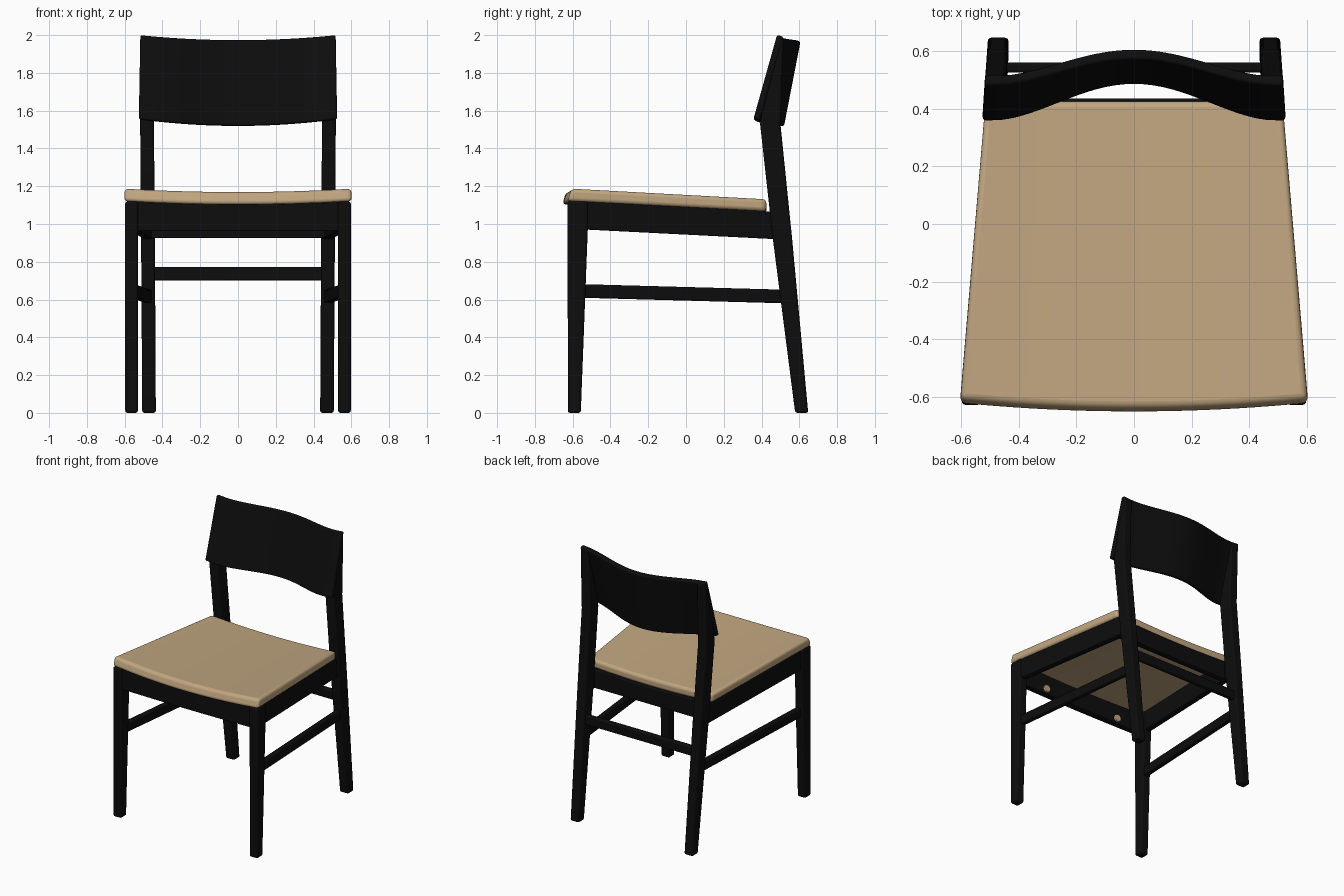
import bpy, bmesh, math

cube = bpy.data.objects.get("Cube")
if cube:
    bpy.data.objects.remove(cube)


def material(name, rgb, rough):
    m = bpy.data.materials.new(name)
    m.use_nodes = True
    m.diffuse_color = (*rgb, 1)
    bsdf = next(n for n in m.node_tree.nodes if n.type == 'BSDF_PRINCIPLED')
    bsdf.inputs["Base Color"].default_value = (*rgb, 1)
    bsdf.inputs["Roughness"].default_value = rough
    return m


black = material("black wood", (0.004, 0.004, 0.004), 0.6)
tan = material("tan upholstery", (0.53, 0.38, 0.215), 0.7)


def loft(name, rings, mat, bevel=0.012, segments=3, mirror=False):
    """Skin a row of equal rings, cap the ends and round the edges."""
    bm = bmesh.new()
    rows = [[bm.verts.new(p) for p in ring] for ring in rings]
    n = len(rows[0])
    for a, b in zip(rows, rows[1:]):
        for i in range(n):
            j = (i + 1) % n
            bm.faces.new((a[i], a[j], b[j], b[i]))
    bm.faces.new(rows[0][::-1])
    bm.faces.new(rows[-1])
    bmesh.ops.recalc_face_normals(bm, faces=bm.faces)
    mesh = bpy.data.meshes.new(name)
    bm.to_mesh(mesh)
    bm.free()
    mesh.materials.append(mat)
    ob = bpy.data.objects.new(name, mesh)
    bpy.context.collection.objects.link(ob)
    if bevel:
        mod = ob.modifiers.new("rounded edges", 'BEVEL')
        mod.width, mod.segments = bevel, segments
        mod.limit_method, mod.angle_limit = 'ANGLE', math.radians(40)
    if mirror:
        ob.modifiers.new("mirror", 'MIRROR').use_mirror_merge = False
    bpy.ops.object.select_all(action='DESELECT')
    ob.select_set(True)
    bpy.context.view_layer.objects.active = ob
    bpy.ops.object.shade_smooth_by_angle(angle=math.radians(40))
    return ob


def level(z, x0, x1, y0, y1):
    return [(x0, y0, z), (x1, y0, z), (x1, y1, z), (x0, y1, z)]


def depth(y, x0, x1, z0, z1):
    return [(x0, y, z0), (x1, y, z0), (x1, y, z1), (x0, y, z1)]


def across(x, y0, y1, z0, z1):
    return [(x, y0, z0), (x, y1, z0), (x, y1, z1), (x, y0, z1)]


def spread(n):
    return [2 * i / n - 1 for i in range(n + 1)]


# Legs: the rear pair bends at the backrest and thins toward the top
loft("front_legs", [level(0, 0.53, 0.597, -0.625, -0.557),
                    level(0.97, 0.53, 0.597, -0.627, -0.52),
                    level(1.12, 0.53, 0.597, -0.627, -0.52)],
     black, mirror=True)
loft("rear_legs", [level(0, 0.435, 0.507, 0.578, 0.647),
                   level(0.92, 0.44, 0.513, 0.46, 0.562),
                   level(1.53, 0.445, 0.518, 0.392, 0.50),
                   level(1.985, 0.45, 0.515, 0.483, 0.517)],
     black, mirror=True)

# Seat frame
loft("side_rails", [depth(-0.56, 0.54, 0.59, 0.972, 1.12),
                    depth(0.47, 0.45, 0.50, 0.92, 1.065)],
     black, 0.006, mirror=True)
loft("front_rail", [across(0.56 * t, -0.615 - 0.008 * (1 - t * t), -0.565,
                           0.962, 1.102 + 0.015 * t * t) for t in spread(12)],
     black, 0.006)
loft("rear_rail", [across(0.48 * t, 0.385, 0.436, 0.925, 1.052 + 0.012 * t * t)
                   for t in spread(12)], black, 0.006)

# Stretchers
loft("side_stretchers", [depth(-0.57, 0.54, 0.58, 0.61, 0.682),
                         depth(0.53, 0.455, 0.495, 0.58, 0.652)],
     black, 0.01, mirror=True)
loft("rear_stretcher", [across(x, 0.525, 0.56, 0.70, 0.772)
                        for x in (-0.47, 0.47)], black, 0.01)

# Seat: tapering toward the back, bowed front edge, gently dished
seat = []
for t in spread(20):
    sag = 0.018 * (1 - t * t)
    front = -0.655 + 0.03 * t * t
    seat.append([(0.605 * t, front, 1.122 - sag),
                 (0.515 * t, 0.425, 1.068 - sag),
                 (0.515 * t, 0.425, 1.132 - sag),
                 (0.601 * t, front + 0.02, 1.188 - sag)])
loft("seat", seat, tan, 0.02, 4)

# Backrest: thin curved panel leaning back
panel = []
for t in spread(32):
    x = 0.525 * t
    f = math.cos(min(abs(x) / 0.48, 1) * math.pi / 2) ** 1.7
    low, high = 1.522 + 0.035 * t * t, 1.976 + 0.026 * t * t
    bottom, top = 0.357 + 0.127 * f, 0.482 + 0.09 * f
    panel.append([(x, bottom, low), (x, bottom + 0.035, low - 0.004),
                  (x * 0.985, top + 0.034, high - 0.01),
                  (x * 0.985, top, high)])
loft("backrest", panel, black, 0.01)

# Small plugs on the inside of the front rail
ring = [(math.cos(a) * 0.028, math.sin(a) * 0.028)
        for a in (i * math.tau / 16 for i in range(16))]
loft("rail_plugs", [[(0.32 + u, y, 0.995 + v) for u, v in ring]
                    for y in (-0.57, -0.55)], tan, 0.004, 2, mirror=True)
